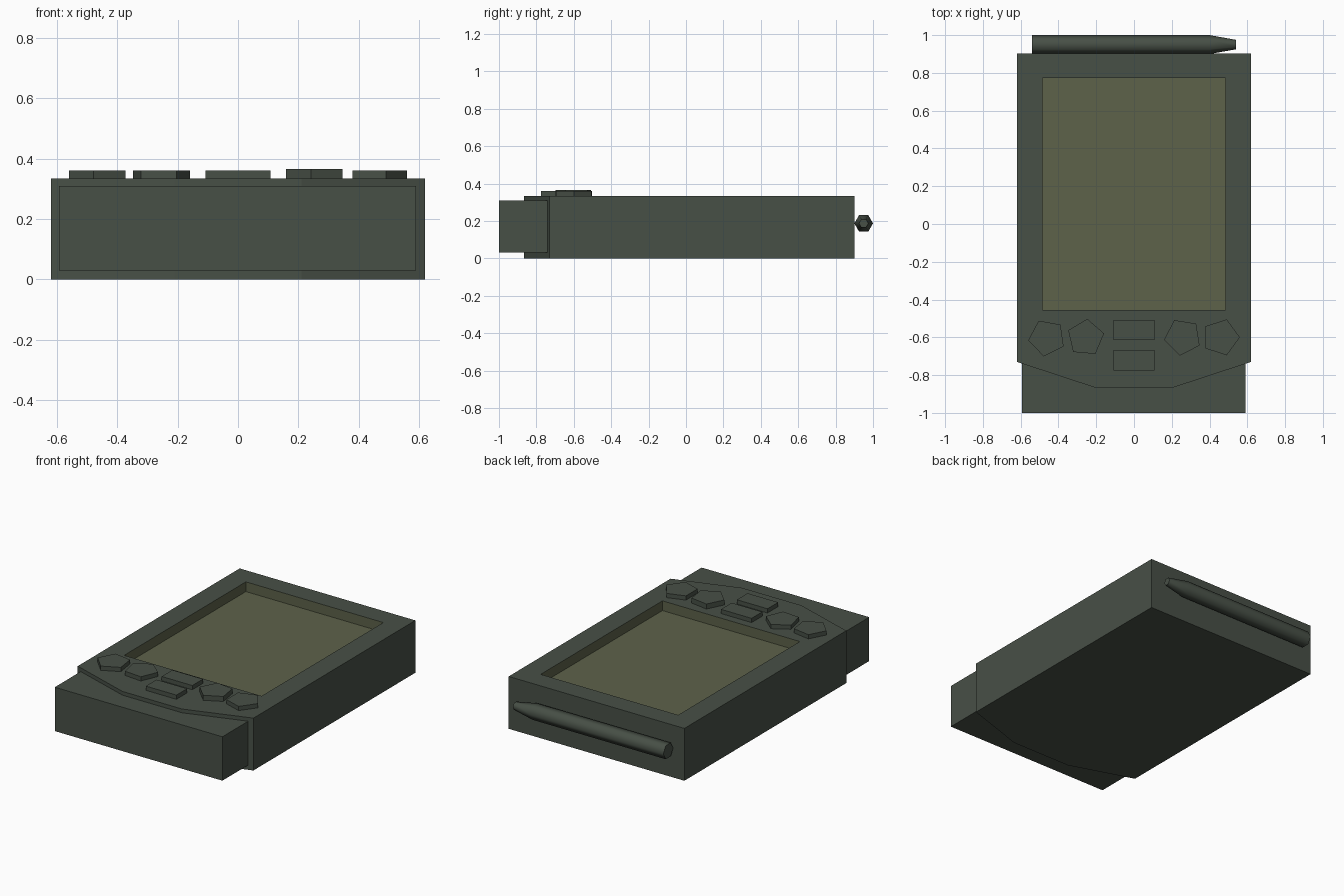
import bpy, bmesh, math

if "Cube" in bpy.data.objects:
    bpy.data.objects.remove(bpy.data.objects["Cube"])

def material(name, color):
    m = bpy.data.materials.new(name)
    m.diffuse_color = (*color, 1)
    m.use_nodes = True
    m.node_tree.nodes["Principled BSDF"].inputs["Base Color"].default_value = m.diffuse_color
    return m

CASE = material("dark grey green", (0.064, 0.080, 0.062))
SCREEN = material("olive screen", (0.110, 0.122, 0.068))

def make(name, verts, faces, mats):
    me = bpy.data.meshes.new(name)
    me.from_pydata(verts, [], faces)
    for m in mats:
        me.materials.append(m)
    ob = bpy.data.objects.new(name, me)
    bpy.context.collection.objects.link(ob)
    return ob

def prism(name, pts, z0, z1):
    """Vertical prism from a counter-clockwise outline."""
    n = len(pts)
    verts = [(x, y, z0) for x, y in pts] + [(x, y, z1) for x, y in pts]
    faces = [list(range(n))[::-1], list(range(n, 2 * n))]
    faces += [[i, (i + 1) % n, n + (i + 1) % n, n + i] for i in range(n)]
    return make(name, verts, faces, [CASE])

def rect(x0, x1, y0, y1):
    return [(x0, y0), (x1, y0), (x1, y1), (x0, y1)]

# Case with a sunken screen: outer walls, rim, recess walls and floor
TOP, FLOOR = 0.334, 0.272
outer = [(-0.62, 0.902), (-0.62, -0.73), (-0.21, -0.865),
         (0.21, -0.865), (0.62, -0.73), (0.62, 0.902)]
inner = [(-0.485, 0.772), (-0.485, -0.455), (0.485, -0.455), (0.485, 0.772)]
verts = [(x, y, TOP) for x, y in outer] + [(x, y, TOP) for x, y in inner]
verts += [(x, y, 0) for x, y in outer] + [(x, y, FLOOR) for x, y in inner]
faces = [(0, 1, 7, 6), (1, 2, 3, 4, 8, 7), (4, 5, 9, 8), (5, 0, 6, 9),
         tuple(range(15, 9, -1))]
faces += [(10 + i, 10 + (i + 1) % 6, (i + 1) % 6, i) for i in range(6)]
screen_start = len(faces)
faces += [(6 + i, 6 + (i + 1) % 4, 16 + (i + 1) % 4, 16 + i) for i in range(4)]
faces.append((16, 17, 18, 19))
case = make("case", verts, faces, [CASE, SCREEN])
for p in case.data.polygons:
    p.material_index = int(p.index >= screen_start)

# Plug-in block at the front
prism("front_block", rect(-0.593, 0.59, -1.0, -0.73), 0.03, 0.31)

# Pentagon buttons: centre x, centre y, turn in degrees, top height
for i, (cx, cy, turn, z) in enumerate([(-0.461, -0.602, 44, 0.361),
                                       (-0.256, -0.602, 13, 0.361),
                                       (0.258, -0.598, -27, 0.366),
                                       (0.460, -0.600, 0, 0.361)]):
    angles = [math.radians(turn + 72 * k) for k in range(5)]
    prism(f"round_button_{i + 1}",
          [(cx + 0.1 * math.cos(a), cy + 0.1 * math.sin(a)) for a in angles],
          TOP - 0.01, z)

# Scroll buttons
for name, y in (("upper_scroll_button", -0.615), ("lower_scroll_button", -0.775)):
    prism(name, rect(-0.108, 0.108, y, y + 0.108), TOP - 0.01, 0.361)

# Six-sided pen along the back edge, tapering to a blunt tip
verts = [(x, 0.95 + r * math.cos(k * math.pi / 3), 0.187 + r * math.sin(k * math.pi / 3))
         for x, r in ((-0.54, 0.05), (0.40, 0.05), (0.54, 0.025)) for k in range(6)]
faces = [list(range(5, -1, -1)), list(range(12, 18))]
faces += [(6 * j + k, 6 * j + (k + 1) % 6, 6 * j + 6 + (k + 1) % 6, 6 * j + 6 + k)
          for j in range(2) for k in range(6)]
pen = make("pen", verts, faces, [CASE])
for p in pen.data.polygons:
    p.use_smooth = len(p.vertices) == 4
bm = bmesh.new()
bm.from_mesh(pen.data)
bmesh.ops.recalc_face_normals(bm, faces=bm.faces)
for e in bm.edges:                      # keep the end caps crisp
    e.smooth = e.calc_face_angle(0) < math.radians(65)
bm.to_mesh(pen.data)
bm.free()
